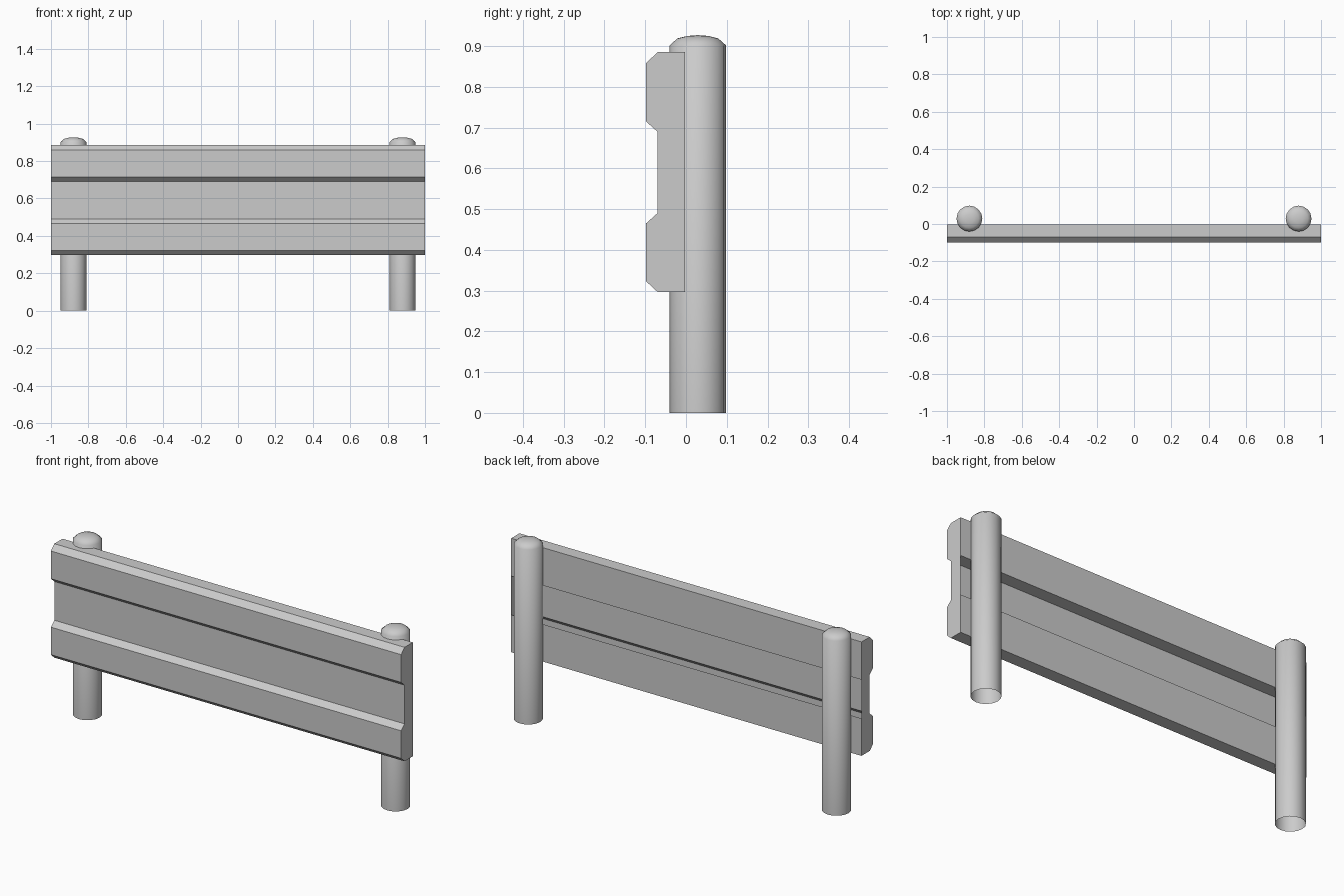
import bpy, bmesh, math

cube = bpy.data.objects.get("Cube")
if cube:
    bpy.data.objects.remove(cube, do_unlink=True)

GREY = (0.6, 0.6, 0.6, 1)
metal = bpy.data.materials.new("plain grey")
metal.use_nodes = True
metal.diffuse_color = GREY
metal.node_tree.nodes["Principled BSDF"].inputs["Base Color"].default_value = GREY


def add_object(name, bm):
    mesh = bpy.data.meshes.new(name)
    bm.to_mesh(mesh)
    bm.free()
    mesh.materials.append(metal)
    obj = bpy.data.objects.new(name, mesh)
    bpy.context.collection.objects.link(obj)
    return obj


# Ribbed rail: (y, z) profile from back top, down the front, to back bottom
BACK, WEB, RIB = -0.003, -0.07, -0.098
profile = [(BACK, 0.885), (WEB, 0.885), (RIB, 0.858), (RIB, 0.715), (WEB, 0.69),
           (WEB, 0.49), (RIB, 0.465), (RIB, 0.323), (WEB, 0.297), (BACK, 0.297)]
bm = bmesh.new()


def strip(a, b):
    """One full-length face between two profile points."""
    corners = [(-1, *a), (-1, *b), (1, *b), (1, *a)]
    bm.faces.new([bm.verts.new(c) for c in corners])


for a, b in zip(profile, profile[1:]):
    strip(a, b)
# Back of each rib, and the underside of the upper one; the web is open behind
strip((BACK, 0.69), (BACK, 0.885))
strip((BACK, 0.297), (BACK, 0.49))
strip((WEB, 0.69), (BACK, 0.69))
# End plates
bm.faces.new([bm.verts.new((1, y, z)) for y, z in profile])
bm.faces.new([bm.verts.new((-1, y, z)) for y, z in reversed(profile)])
bmesh.ops.remove_doubles(bm, verts=bm.verts[:], dist=0.0001)
add_object("ribbed_rail", bm)


# Round posts: hollow tubes with a softly domed cap, open underneath
def add_post(name, x):
    bm = bmesh.new()
    outline = [(0.069, 0), (0.069, 0.902), (0.05, 0.919), (0.025, 0.925), (0, 0.927)]
    verts = [bm.verts.new((r, 0, z)) for r, z in outline]
    edges = [bm.edges.new(pair) for pair in zip(verts, verts[1:])]
    bmesh.ops.spin(bm, geom=verts + edges, cent=(0, 0, 0), axis=(0, 0, 1),
                   angle=math.tau, steps=16)
    bmesh.ops.remove_doubles(bm, verts=bm.verts[:], dist=0.0001)
    bmesh.ops.recalc_face_normals(bm, faces=bm.faces[:])
    if sum(f.normal.z for f in bm.faces) < 0:
        bmesh.ops.reverse_faces(bm, faces=bm.faces[:])
    post = add_object(name, bm)
    post.location = (x, 0.029, 0)
    bpy.ops.object.select_all(action="DESELECT")
    post.select_set(True)
    bpy.context.view_layer.objects.active = post
    bpy.ops.object.shade_smooth_by_angle(angle=math.radians(60))


add_post("left_post", 0.88)
add_post("right_post", -0.88)
